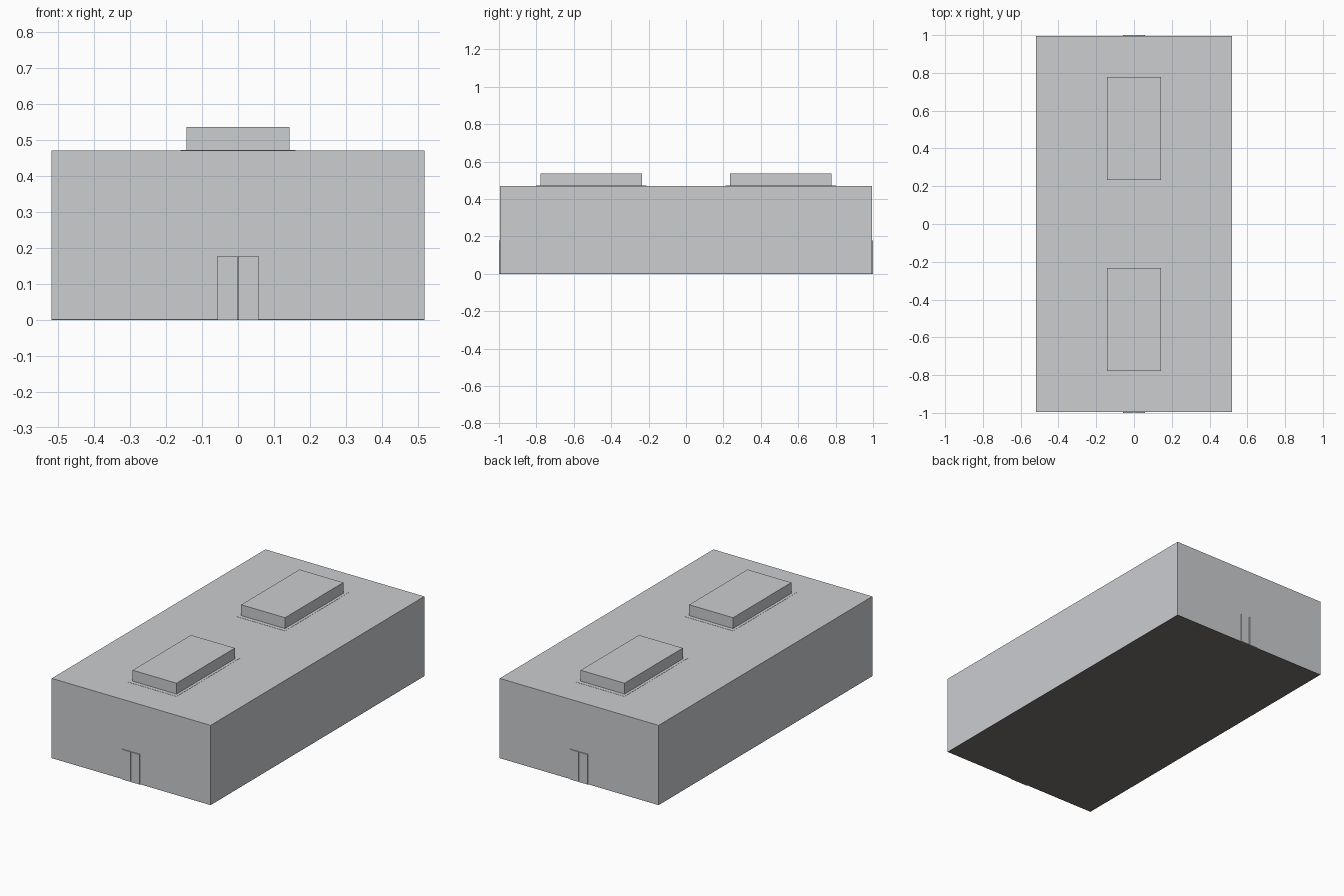
import bpy

if "Cube" in bpy.data.objects:
    bpy.data.objects.remove(bpy.data.objects["Cube"])


def material(name, rgb):
    m = bpy.data.materials.new(name)
    m.diffuse_color = (*rgb, 1.0)
    m.use_nodes = True
    m.node_tree.nodes["Principled BSDF"].inputs["Base Color"].default_value = m.diffuse_color
    return m


LIGHT_GREY = material("light_grey", (0.60, 0.61, 0.63))
DARK_GREY = material("dark_grey", (0.18, 0.175, 0.165))


def box(name, lo, hi, mat):
    """Axis-aligned box between two corners."""
    size = [b - a for a, b in zip(lo, hi)]
    centre = [(a + b) / 2 for a, b in zip(lo, hi)]
    bpy.ops.mesh.primitive_cube_add(size=1, location=centre)
    ob = bpy.context.object
    ob.name = name
    ob.scale = size
    bpy.ops.object.transform_apply(location=False, rotation=False, scale=True)
    ob.data.materials.append(mat)
    return ob


HALF_X, HALF_Y, ROOF = 0.518, 0.995, 0.47
FLOOR = 0.002

# Hall and its dark underside
box("floor", (-HALF_X, -HALF_Y, 0), (HALF_X, HALF_Y, FLOOR), DARK_GREY)
box("hall", (-HALF_X, -HALF_Y, FLOOR), (HALF_X, HALF_Y, ROOF), LIGHT_GREY)

for side, label in ((-1, "front"), (1, "back")):
    # Raised roof box on a thin flashing plate
    y0, y1 = sorted((side * 0.234, side * 0.777))
    box(label + "_roof_flashing", (-0.16, y0 - 0.024, ROOF),
        (0.16, y1 + 0.024, ROOF + 0.001), LIGHT_GREY)
    box(label + "_roof_box", (-0.143, y0, ROOF), (0.143, y1, 0.535), LIGHT_GREY)

    # Double door with a narrow centre gap
    d0, d1 = sorted((side * HALF_Y, side * 1.0))
    for x0, x1, leaf in ((-0.057, -0.002, "left"), (0.002, 0.057, "right")):
        box(f"{label}_door_{leaf}", (x0, d0, 0), (x1, d1, 0.177), LIGHT_GREY)
